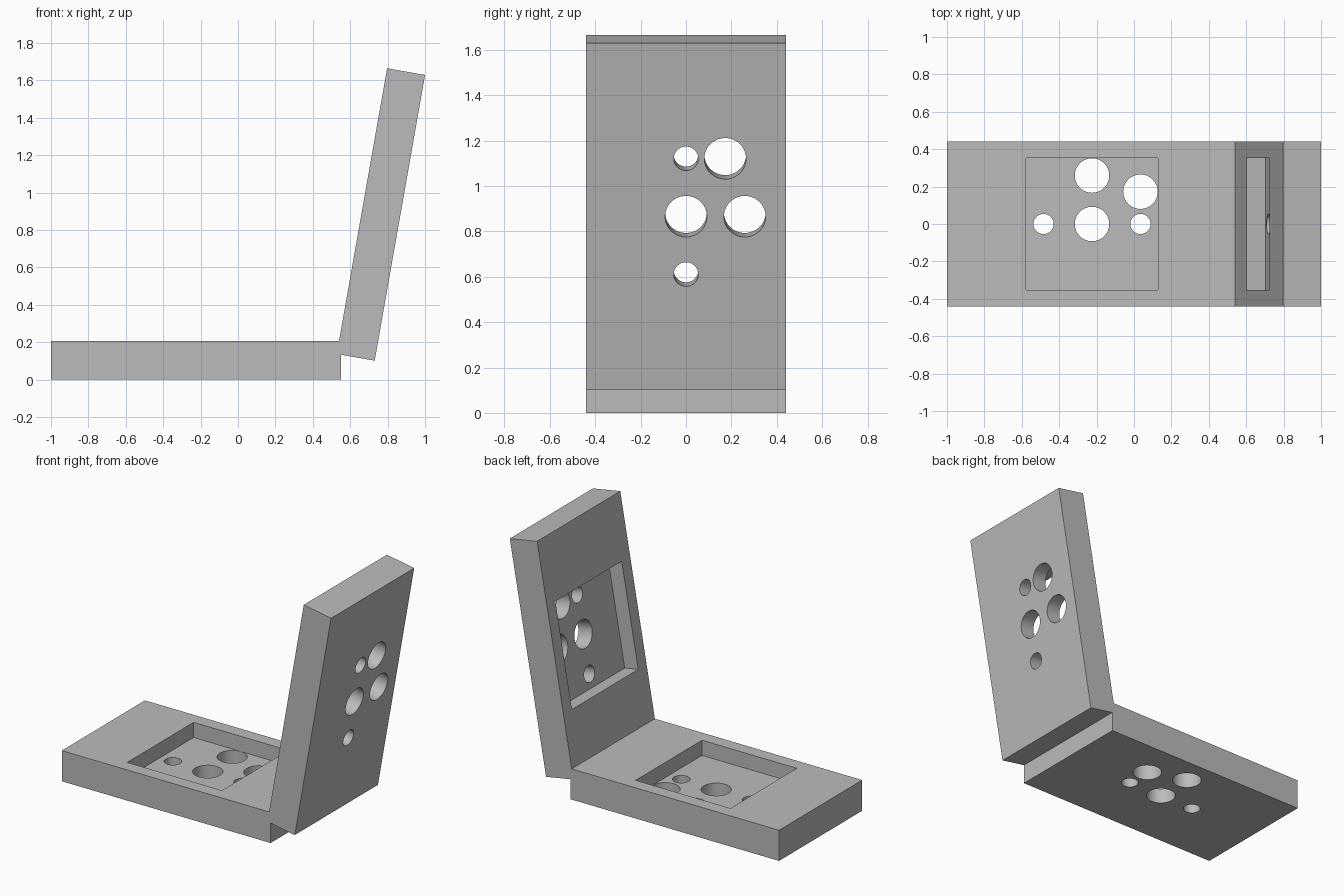
import bpy
import math

cube = bpy.data.objects.get("Cube")
if cube:
    bpy.data.objects.remove(cube, do_unlink=True)

LENGTH, WIDTH, THICK = 1.551, 0.882, 0.206
POCKET, POCKET_DEPTH = 0.704, 0.102
BIG, SMALL, PITCH = 0.092, 0.054, 0.259

# Plain grey material
grey = bpy.data.materials.new("plain grey")
grey.use_nodes = True
colour = (0.5, 0.5, 0.5, 1)
grey.diffuse_color = colour
grey.node_tree.nodes["Principled BSDF"].inputs["Base Color"].default_value = colour


def box(name, size, location=(0, 0, 0)):
    bpy.ops.mesh.primitive_cube_add(size=1, location=location)
    obj = bpy.context.object
    obj.name = name
    obj.scale = size
    bpy.ops.object.transform_apply(location=False, rotation=False, scale=True)
    obj.data.materials.append(grey)
    return obj


def hole_cutter(x, y, radius):
    bpy.ops.mesh.primitive_cylinder_add(vertices=64, radius=radius,
                                        depth=THICK * 3, location=(x, y, 0))
    obj = bpy.context.object
    obj.data.materials.append(grey)
    return obj


def cut(target, cutter):
    cutter.hide_render = True
    mod = target.modifiers.new("cut", "BOOLEAN")
    mod.operation = "DIFFERENCE"
    mod.solver = "EXACT"
    mod.object = cutter
    bpy.context.view_layer.objects.active = target
    bpy.ops.object.modifier_apply(modifier=mod.name)
    bpy.data.objects.remove(cutter, do_unlink=True)


# Base plate with square pocket and drilled holes
base = box("base_plate", (LENGTH, WIDTH, THICK))
cut(base, box("pocket_cutter", (POCKET, POCKET, POCKET_DEPTH * 2),
              (0, 0, THICK / 2)))
holes = [(-PITCH, 0, SMALL), (PITCH, 0, SMALL), (0, 0, BIG),
         (0, PITCH, BIG), (PITCH, PITCH * 2 / 3, BIG)]
for x, y, radius in holes:
    cut(base, hole_cutter(x, y, radius))

bpy.ops.object.select_all(action="DESELECT")
base.select_set(True)
bpy.context.view_layer.objects.active = base
bpy.ops.object.shade_smooth_by_angle(angle=math.radians(30))

# Upright plate: the same part, tilted up at the end of the base
upright = base.copy()
upright.data = base.data.copy()
upright.name = "upright_plate"
bpy.context.collection.objects.link(upright)
upright.rotation_euler = (0, math.radians(-80), 0)
upright.location = (0.764, 0, 0.8835)

base.location = (-1 + LENGTH / 2, 0, THICK / 2)
